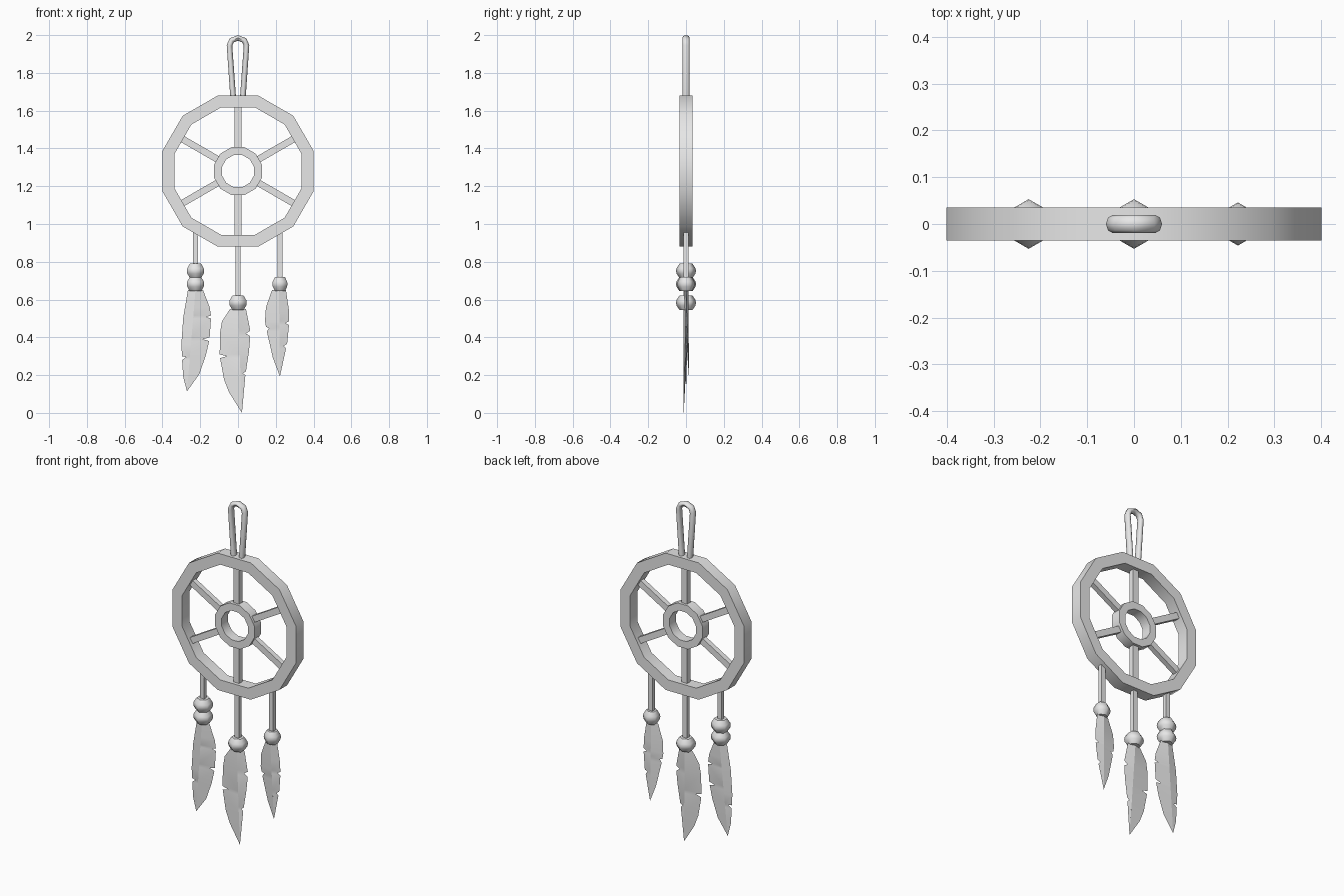
import bpy
import bmesh
import math
from mathutils import Matrix, Vector

if "Cube" in bpy.data.objects:
    bpy.data.objects.remove(bpy.data.objects["Cube"], do_unlink=True)

grey = bpy.data.materials.new("plain grey")
grey.use_nodes = True
grey.diffuse_color = (0.8, 0.8, 0.8, 1)
grey.node_tree.nodes["Principled BSDF"].inputs["Base Color"].default_value = grey.diffuse_color

HUB_Z = 1.28


def finish(name, bm, smooth_angle=None):
    """Turn a bmesh into a coloured object, smoothed below the given angle."""
    bmesh.ops.recalc_face_normals(bm, faces=bm.faces)
    mesh = bpy.data.meshes.new(name)
    bm.to_mesh(mesh)
    bm.free()
    mesh.materials.append(grey)
    obj = bpy.data.objects.new(name, mesh)
    bpy.context.collection.objects.link(obj)
    if smooth_angle:
        bpy.ops.object.select_all(action="DESELECT")
        obj.select_set(True)
        bpy.context.view_layer.objects.active = obj
        bpy.ops.object.shade_smooth_by_angle(angle=math.radians(smooth_angle))
    return obj


def skin(bm, loops, close=False):
    """Bridge successive closed loops of points with quads."""
    rows = [[bm.verts.new(p) for p in loop] for loop in loops]
    pairs = list(zip(rows, rows[1:])) + ([(rows[-1], rows[0])] if close else [])
    for a, b in pairs:
        for i in range(len(a)):
            j = (i + 1) % len(a)
            bm.faces.new((a[i], a[j], b[j], b[i]))
    if not close:
        bm.faces.new(rows[0])
        bm.faces.new(rows[-1])


def hoop(name, outer, inner, half_depth, sides=12):
    """Flat-sided ring facing the front; sizes are to the flats."""
    def loop(apothem, y):
        r = apothem / math.cos(math.pi / sides)
        angles = [math.tau * (i + 0.5) / sides for i in range(sides)]
        return [(r * math.cos(a), y, HUB_Z + r * math.sin(a)) for a in angles]
    bm = bmesh.new()
    skin(bm, [loop(outer, -half_depth), loop(outer, half_depth),
              loop(inner, half_depth), loop(inner, -half_depth)], close=True)
    finish(name, bm, 35)


def bar(name, matrix, length, width, depth):
    """Square bar running up local z from the matrix origin."""
    bm = bmesh.new()
    bmesh.ops.create_cube(bm, size=1)
    bmesh.ops.translate(bm, verts=bm.verts, vec=(0, 0, 0.5))
    bmesh.ops.scale(bm, verts=bm.verts, vec=(width, depth, length))
    bm.transform(matrix)
    finish(name, bm)


def bead(name, x, z, radius):
    """Six-sided bulging bead."""
    def loop(r, height):
        angles = [math.tau * i / 6 + math.pi / 2 for i in range(6)]
        return [(x + r * math.cos(a), r * math.sin(a), z + height) for a in angles]
    bm = bmesh.new()
    skin(bm, [loop(radius * r, h) for r, h in
              ((0.65, -0.038), (0.95, -0.014), (1, 0), (0.95, 0.014), (0.65, 0.038))])
    finish(name, bm, 60)


def feather(name, left, right, tip, sway):
    """Thin notched blade, thickest along its spine; outline in hundredths."""
    top = (Vector(left[0]) + Vector(right[0])) / 2
    tip = Vector(tip)
    bm = bmesh.new()

    def point(x, z, y=0):
        drop = (top.y - z) / (top.y - tip.y)
        return bm.verts.new((x / 100, y * (1.1 - drop) + sway * drop, z / 100))

    for side in (left, right):
        for y in (-0.011, 0.011):
            edge = [point(*p) for p in side]
            spine = [point(top.lerp(tip, (top.y - z) / (top.y - tip.y)).x, z, y)
                     for x, z in side]
            end = point(*tip)
            for i in range(len(side) - 1):
                bm.faces.new((edge[i], edge[i + 1], spine[i + 1], spine[i]))
            bm.faces.new((edge[-1], end, spine[-1]))
    bmesh.ops.remove_doubles(bm, verts=bm.verts, dist=0.0001)
    finish(name, bm, 40)


# Rim, hub and spokes
hoop("rim", 0.4, 0.337, 0.035)
hoop("hub", 0.127, 0.085, 0.03)
for k in range(6):
    turn = Matrix.Rotation(math.tau * k / 6, 4, "Y")
    bar(f"spoke_{k + 1}", Matrix.Translation((0, 0, HUB_Z)) @ turn
        @ Matrix.Translation((0, 0, 0.11)), 0.24, 0.036, 0.03)

# Hanging loop
curve = bpy.data.curves.new("path", "CURVE")
curve.dimensions = "3D"
curve.bevel_depth = 0.015
curve.bevel_resolution = 2
half = [(0.025, 1.66), (0.045, 1.945), (0.034, 1.972)]
path = [(-x, z) for x, z in half] + [(0, 1.985)] + half[::-1]
line = curve.splines.new("POLY")
line.points.add(len(path) - 1)
for p, (x, z) in zip(line.points, path):
    p.co = (x, 0, z, 1)
helper = bpy.data.objects.new("path", curve)
bpy.context.collection.objects.link(helper)
bm = bmesh.new()
bm.from_mesh(helper.to_mesh())
bpy.data.objects.remove(helper)
bmesh.ops.scale(bm, verts=bm.verts, vec=(1, 1.3, 1))
finish("hanging_loop", bm, 60)

# Strands with beads
for side, x, low, high, radius, heights in (
        ("right", -0.225, 0.72, 0.96, 0.053, (0.752, 0.682)),
        ("middle", 0, 0.6, 0.93, 0.053, (0.583,)),
        ("left", 0.222, 0.7, 0.96, 0.046, (0.682,))):
    bar(f"{side}_strand", Matrix.Translation((x, 0, low)), high - low, 0.028, 0.024)
    for n, z in enumerate(heights):
        bead(f"{side}_bead_{n + 1}", x, z, radius)

# Feathers
feather("right_feather",
        [(-26.5, 65), (-29, 50.5), (-30, 36), (-29.6, 30), (-27.5, 29.5),
         (-29.6, 28), (-29, 19)],
        [(-18.5, 65), (-15, 56), (-14.3, 51.5), (-17, 50.8), (-14.3, 50),
         (-15, 40), (-18.5, 39), (-15.3, 38), (-17, 30.5), (-20.5, 20.5)],
        (-27, 11.4), 0)
feather("middle_feather",
        [(-4.2, 55), (-8.5, 48.5), (-9.5, 42.5), (-9.7, 31), (-6, 30),
         (-9.5, 29), (-7.4, 17.7), (-4.8, 11)],
        [(4.2, 55), (6.5, 43.5), (4.2, 42), (6.5, 40.5), (5.8, 32.5),
         (4.2, 22), (2.6, 21), (3.9, 20)],
        (2.1, 0), -0.012)
feather("left_feather",
        [(18, 65), (14.8, 56), (14.3, 48.5), (14.8, 45.5), (16.5, 45),
         (15.3, 43), (18.5, 29)],
        [(25.4, 65), (27, 54), (27, 48.5), (25, 47.5), (27, 46.5),
         (26, 36.5), (24.3, 35.5), (25.4, 34)],
        (22.2, 19.3), 0.015)
